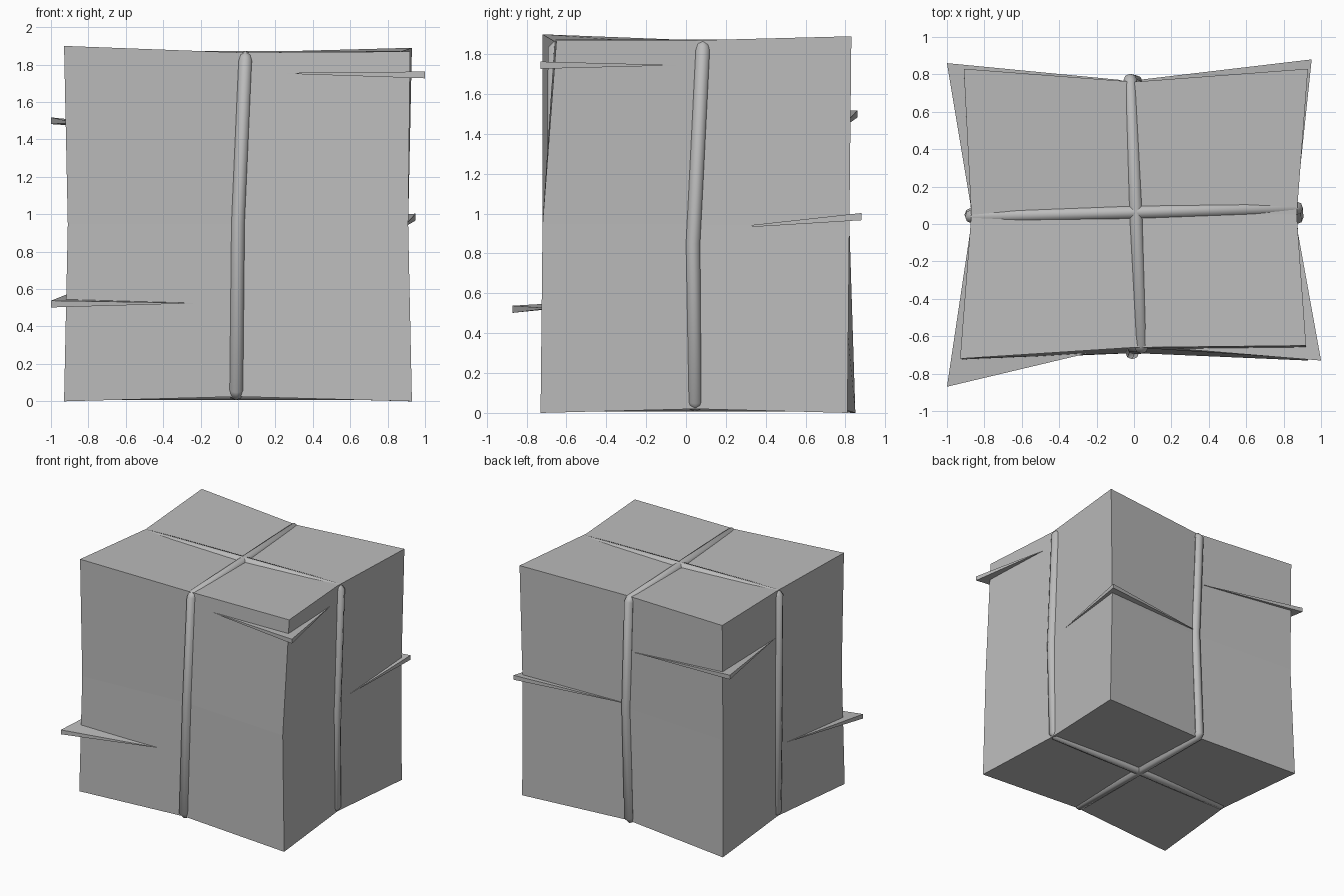
import bpy, bmesh
from mathutils import Vector

cube = bpy.data.objects.get("Cube")
if cube:
    bpy.data.objects.remove(cube, do_unlink=True)


def make_material(name, value):
    mat = bpy.data.materials.new(name)
    mat.use_nodes = True
    colour = (value, value, value, 1)
    mat.diffuse_color = colour
    mat.node_tree.nodes["Principled BSDF"].inputs["Base Color"].default_value = colour
    return mat


grey = make_material("plain grey", 0.5)


def add_object(name, data):
    obj = bpy.data.objects.new(name, data)
    data.materials.append(grey)
    bpy.context.collection.objects.link(obj)
    return obj


def mesh_object(name, bm):
    bmesh.ops.recalc_face_normals(bm, faces=bm.faces)
    mesh = bpy.data.meshes.new(name)
    bm.to_mesh(mesh)
    bm.free()
    return add_object(name, mesh)


# Bundle: a block pinched in along the middle of every side by the cords
nudges = {  # small irregularities, keyed by (x, y, z) side signs
    (1, -1, 1): (-0.01, 0.08, -0.02),
    (-1, -1, 1): (0, 0.01, 0.01),
    (-1, 1, 1): (0.02, 0, 0),
    (-1, 1, -1): (0, 0.02, 0),
    (1, 1, -1): (-0.01, -0.02, 0),
    (0, -1, -1): (0, -0.03, 0),
}
bm = bmesh.new()
bmesh.ops.create_cube(bm, size=2)
bmesh.ops.subdivide_edges(bm, edges=bm.edges[:], cuts=1, use_grid_fill=True)
for v in bm.verts:
    sx, sy, sz = (round(c) for c in v.co)
    reach_x = 0.93 - 0.06 * (sy == 0) - 0.02 * (sz == 0 and sy != 0)
    reach_y = 0.78 - 0.07 * (sx == 0) - 0.01 * (sz == 0 and sx != 0)
    reach_z = 0.945 - 0.025 * (sx == 0) - 0.02 * (sy == 0)
    v.co = Vector((sx * reach_x, 0.05 + sy * reach_y, 0.945 + sz * reach_z))
    v.co += Vector(nudges.get((sx, sy, sz), (0, 0, 0)))
mesh_object("bundle_body", bm)


# Cords: closed loops with cut corners
def add_cord(name, corners, middles, radius=0.036):
    """corners: four loop corners; middles: optional extra point after each corner."""
    path = []
    for i, corner in enumerate(corners):
        here = Vector(corner)
        before, after = Vector(corners[i - 1]), Vector(corners[(i + 1) % len(corners)])
        path += [here + (p - here).normalized() * 0.02 for p in (before, after)]
        if middles[i]:
            path.append(Vector(middles[i]))
    curve = bpy.data.curves.new(name, "CURVE")
    curve.dimensions = "3D"
    curve.bevel_depth = radius
    curve.bevel_resolution = 2
    spline = curve.splines.new("POLY")
    spline.points.add(len(path) - 1)
    for point, co in zip(spline.points, path):
        point.co = (*co, 1)
    spline.use_cyclic_u = True
    obj = add_object(name, curve)
    bpy.ops.object.select_all(action="DESELECT")
    obj.select_set(True)
    bpy.context.view_layer.objects.active = obj
    bpy.ops.object.convert(target="MESH")
    bpy.ops.object.shade_smooth_by_angle(angle=0.8)


add_cord("front_back_cord",
         [(0.04, -0.66, 1.84), (-0.01, -0.69, 0.04), (-0.02, 0.77, 0.04), (-0.02, 0.77, 1.84)],
         [(0, -0.66, 0.95), None, (0.01, 0.76, 0.95), None])
add_cord("side_cord",
         [(-0.87, 0.04, 1.84), (-0.86, 0.05, 0.04), (0.86, 0.045, 0.04), (0.87, 0.085, 1.84)],
         [(-0.87, 0.05, 0.95), None, (0.87, 0.035, 0.85), None])


# Corner slips: thin wedges poking out of the upright edges
def add_slip(name, tip, end_a, end_b):
    bm = bmesh.new()
    x, y, z = tip
    points = [(x, y, z + 0.018), (x, y, z - 0.018), end_a, end_b]
    bmesh.ops.convex_hull(bm, input=[bm.verts.new(p) for p in points])
    mesh_object(name, bm)


add_slip("front_right_slip", (-1, -0.87, 0.52), (-0.2, -0.68, 0.525), (-0.87, 0, 0.59))
add_slip("front_left_slip", (1, -0.73, 1.745), (0.15, -0.66, 1.755), (0.87, -0.01, 1.745))
add_slip("back_left_slip", (0.95, 0.88, 0.985), (0.02, 0.77, 0.98), (0.87, 0.12, 0.92))
add_slip("back_right_slip", (-1, 0.86, 1.5), (-0.07, 0.77, 1.42), (-0.87, 0.08, 1.49))
